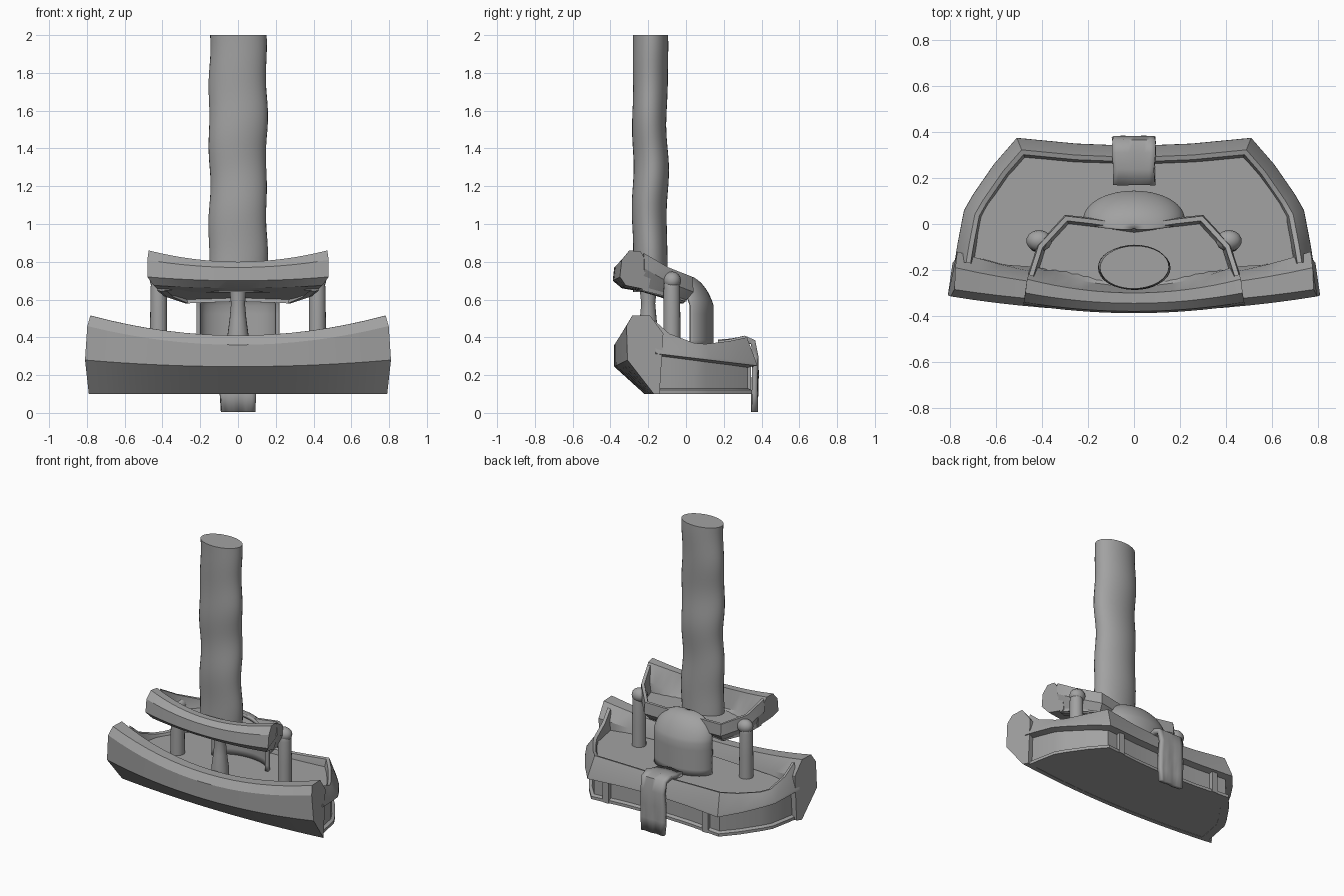
import bpy, bmesh
from math import sin, cos, pi, radians
from mathutils import Vector

old = bpy.data.objects.get("Cube")
if old:
    bpy.data.objects.remove(old, do_unlink=True)

grey = bpy.data.materials.new("plain grey")
grey.use_nodes = True
COLOUR = (0.36, 0.36, 0.36, 1)
grey.diffuse_color = COLOUR
grey.node_tree.nodes["Principled BSDF"].inputs["Base Color"].default_value = COLOUR


def finish(name, bm, angle=30):
    bmesh.ops.recalc_face_normals(bm, faces=bm.faces)
    mesh = bpy.data.meshes.new(name)
    bm.to_mesh(mesh)
    bm.free()
    mesh.materials.append(grey)
    obj = bpy.data.objects.new(name, mesh)
    bpy.context.collection.objects.link(obj)
    bpy.ops.object.select_all(action="DESELECT")
    obj.select_set(True)
    bpy.context.view_layer.objects.active = obj
    bpy.ops.object.shade_smooth_by_angle(angle=radians(angle))
    return obj


def loft(name, rings, closed=True, caps=True, angle=30):
    """Skin a series of equal-length rings."""
    bm = bmesh.new()
    rows = [[bm.verts.new(p) for p in ring] for ring in rings]
    n = len(rows[0])
    for a, b in zip(rows, rows[1:]):
        for i in range(n if closed else n - 1):
            j = (i + 1) % n
            bm.faces.new((a[i], a[j], b[j], b[i]))
    if caps:
        bm.faces.new(rows[0])
        bm.faces.new(rows[-1])
    return finish(name, bm, angle)


def front_panel(name, half_width, centre, end, spread, steps=16):
    """Bowed panel whose section blends from centre to both ends."""
    rings = []
    for i in range(steps + 1):
        t = 2 * i / steps - 1
        k = t * t
        rings.append([(t * half_width * s, c[0] + (e[0] - c[0]) * k, c[1] + (e[1] - c[1]) * k)
                      for c, e, s in zip(centre, end, spread)])
    return loft(name, rings)


def mirrored(path):
    return path + [(-x, y, z) for x, y, z in reversed(path) if x > 0]


def inset_path(path, amount):
    """Move a path inward in plan, mitred at its corners."""
    pts = [Vector(p) for p in path]
    out = []
    for i, p in enumerate(pts):
        sides = []
        for a, b in ((i - 1, i), (i, i + 1)):
            if a >= 0 and b < len(pts):
                d = pts[b] - pts[a]
                sides.append(Vector((-d.y, d.x, 0)).normalized())
        m = sum(sides, Vector()).normalized()
        out.append(p + m * amount / max(m.dot(sides[0]), 0.5))
    return out


def rim(name, path, section):
    """section: (inset, height) pairs; height is a function of y and the rim top."""
    loops = [(inset_path(path, d), h) for d, h in section]
    rings = [[(pts[i].x, pts[i].y, h(path[i][1], path[i][2])) for pts, h in loops]
             for i in range(len(path))]
    return loft(name, rings)


def floor(name, path, inset, front, low, high):
    plan = [(p.x, p.y) for p in inset_path(path, inset)] + front
    return loft(name, [[(x, y, low(y)) for x, y in plan], [(x, y, high) for x, y in plan]])


def at(z):
    return lambda y, top: z


def below(drop):
    return lambda y, top: top - drop


def sloped(z, slope):
    return lambda y, top=0: z + slope * y


def turned(name, x, y, profile, sides=20):
    rings = [[(x + r * cos(2 * pi * i / sides), y + r * sin(2 * pi * i / sides), z)
              for i in range(sides)] for r, z in profile]
    return loft(name, rings, angle=50)


# Lower tray: bowed front, lipped side and back wall, solid base
front_panel("lower_tray_front", 0.81,
            [(-.22, .1), (-.38, .245), (-.38, .36), (-.345, .41), (-.28, .41), (-.25, .33), (-.19, .1)],
            [(-.17, .1), (-.31, .28), (-.315, .46), (-.285, .515), (-.19, .515), (-.12, .42), (-.14, .1)],
            [.975, 1, .985, .965, .96, .95, .95])
lower_path = mirrored([(.78, -.16, .49), (.767, -.08, .42), (.74, .06, .37), (.70, .13, .365),
                       (.61, .26, .38), (.51, .375, .40), (.25, .35, .385), (0, .34, .375)])
rim("lower_tray_wall", lower_path,
    [(.08, at(.1)), (.025, at(.1)), (.025, at(.12)), (.045, at(.13)), (.045, sloped(.285, -.12)),
     (0, sloped(.295, -.12)), (.002, sloped(.31, -.12)), (.05, below(0)), (.07, below(.005)), (.085, at(.33))])
floor("lower_tray_base", lower_path, .055, [(-.4, -.19), (0, -.21), (.4, -.19)],
      lambda y: .102, .345)

# Upper tray with a slanted underside
underside = sloped(.59, -.25)
front_panel("upper_tray_front", 0.48,
            [(-.2, .635), (-.34, .66), (-.388, .7), (-.38, .77), (-.345, .8), (-.3, .8), (-.27, .67)],
            [(-.2, .65), (-.32, .675), (-.35, .72), (-.34, .81), (-.3, .86), (-.24, .855), (-.18, .75)],
            [.88, .93, 1, 1, .985, .97, .93])
upper_path = mirrored([(.462, -.22, .845), (.42, -.09, .77), (.30, .04, .72),
                       (.17, .025, .71), (0, 0, .70)])
rim("upper_tray_wall", upper_path,
    [(.09, underside), (.05, underside), (0, below(.08)), (.005, below(0)),
     (.025, below(0)), (.04, at(.66))])
floor("upper_tray_floor", upper_path, .035, [(-.2, -.28), (.2, -.28)], underside, .67)

# Uneven flattened trunk
trunk = []
for k in range(41):
    z = .64 + 1.36 * k / 40
    ring = []
    for i in range(32):
        a = 2 * pi * i / 32
        w = 1 + .02 * sin(9 * z + 2 * a) + .025 * sin(17 * z - a)
        ring.append((.152 * w * cos(a), -.19 + .092 * w * sin(a) + .004 * sin(11 * z), z))
    trunk.append(ring)
loft("trunk", trunk, angle=50)

# Short flared post between the trays
turned("centre_post", 0, -.2, [(.058, .34), (.056, .41), (.044, .5), (.037, .58), (.045, .65)])

# Side posts with rounded heads
for side, label in ((1, "left"), (-1, "right")):
    turned(label + "_post", side * .42, -.075,
           [(.046, .33), (.045, .5), (.043, .66), (.038, .71), (.02, .735)])
    bm = bmesh.new()
    bmesh.ops.create_uvsphere(bm, u_segments=14, v_segments=8, radius=1)
    for v in bm.verts:
        v.co = Vector((side * .413 + .056 * v.co.x, -.073 + .047 * v.co.y, .7 + .048 * v.co.z))
    finish(label + "_post_head", bm, 50)

# Hooded back shell, curving forward at the top
shell = []
for k in range(17):
    if k < 5:
        z, s, shift = .34 + .23 * k / 5, 1, 0
    else:
        a = pi / 2 * (k - 5) / 11.1
        z, s, shift = .57 + .15 * sin(a), cos(a) ** .75, .045 * sin(a)
    shell.append([(.21 * s * cos(u), .02 - shift + .114 * s * sin(u), z)
                  for u in (pi * i / 24 for i in range(25))])
hood = loft("hooded_back", shell, closed=False, caps=False, angle=60)
thick = hood.modifiers.new("thickness", "SOLIDIFY")
thick.thickness = .022
thick.offset = 0

# Cloth hanging over the back wall
strip = [(.17, .37), (.24, .375), (.31, .39), (.355, .375), (.368, .3), (.367, .2), (.364, .1), (.362, .005)]
rows = []
for k, (y, z) in enumerate(strip):
    half = .092 - .004 * sin(2 * k)
    rows.append([(half * t / 4, y + .004 * sin(t * 1.7 + k) * (z < .3), z + .004 * cos(t + k) * (y < .32))
                 for t in range(-4, 5)])
cloth = loft("hanging_cloth", rows, closed=False, caps=False, angle=60)
fold = cloth.modifiers.new("thickness", "SOLIDIFY")
fold.thickness = .03
fold.offset = 0

# Small brackets under the back lip
for side, label in ((1, "left"), (-1, "right")):
    bm = bmesh.new()
    bmesh.ops.create_cube(bm, size=1)
    for v in bm.verts:
        v.co = Vector((side * .39 + .045 * v.co.x, .325 + .04 * v.co.y, .18 + .16 * v.co.z))
    finish(label + "_bracket", bm)
